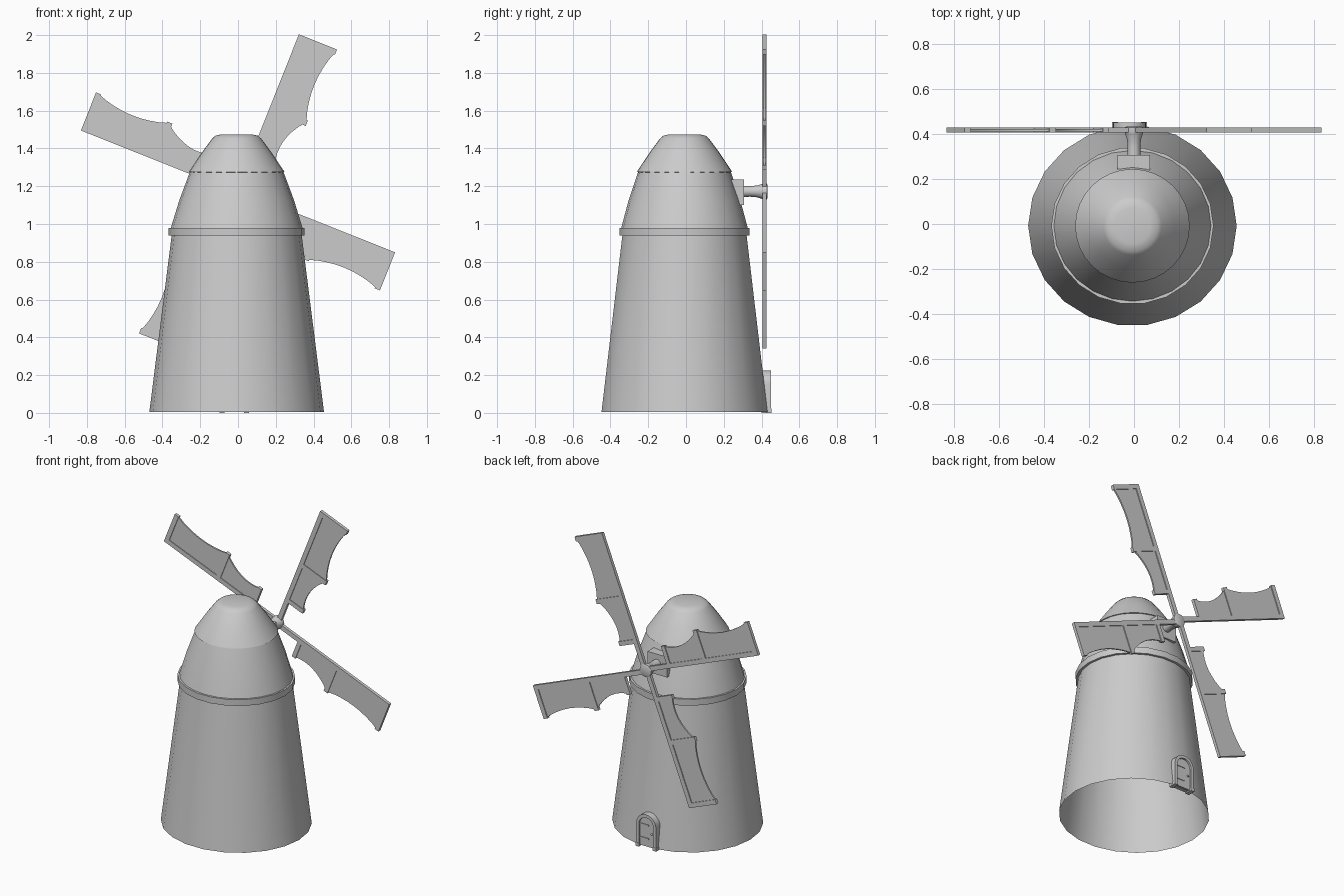
import bpy, bmesh, math
from mathutils import Matrix, Vector

if "Cube" in bpy.data.objects:
    bpy.data.objects.remove(bpy.data.objects["Cube"])

CX, CY = -0.007, -0.008   # tower axis
HUB_Z = 1.1725            # sail axle height


def finish(bm, name, smooth=True):
    bmesh.ops.recalc_face_normals(bm, faces=bm.faces)
    me = bpy.data.meshes.new(name)
    bm.to_mesh(me)
    bm.free()
    ob = bpy.data.objects.new(name, me)
    bpy.context.collection.objects.link(ob)
    if smooth:
        bpy.ops.object.select_all(action='DESELECT')
        ob.select_set(True)
        bpy.context.view_layer.objects.active = ob
        bpy.ops.object.shade_smooth_by_angle(angle=math.radians(30))
    return ob


def lathe(name, rings, n, cap_top=False, loop=False):
    """Elliptical rings (rx, ry, z) around the tower axis."""
    bm = bmesh.new()
    vs = [[bm.verts.new((CX + rx * math.cos(2 * math.pi * i / n),
                         CY + ry * math.sin(2 * math.pi * i / n), z))
           for i in range(n)] for rx, ry, z in rings]
    pairs = list(zip(vs, vs[1:])) + ([(vs[-1], vs[0])] if loop else [])
    for a, b in pairs:
        for i in range(n):
            j = (i + 1) % n
            bm.faces.new((a[i], a[j], b[j], b[i]))
    if cap_top:
        bm.faces.new(vs[-1])
    return finish(bm, name)


def add_box(bm, lo, hi):
    c = [(a + b) / 2 for a, b in zip(lo, hi)]
    s = [b - a for a, b in zip(lo, hi)]
    m = Matrix.Translation(c) @ Matrix.Diagonal((*s, 1))
    bmesh.ops.create_cube(bm, size=1, matrix=m)


def add_prism(bm, pts, y0, y1):
    """Extrude an (x, z) outline along y."""
    f = bm.faces.new([bm.verts.new((x, y0, z)) for x, z in pts])
    r = bmesh.ops.extrude_face_region(bm, geom=[f], use_keep_orig=True)
    vs = [g for g in r['geom'] if isinstance(g, bmesh.types.BMVert)]
    bmesh.ops.translate(bm, verts=vs, vec=(0, y1 - y0, 0))


def add_axle(bm, profile, n=20):
    """Solid of (radius, y) turned about the sail axle."""
    vs = [[bm.verts.new((r * math.cos(2 * math.pi * i / n), y,
                         HUB_Z + r * math.sin(2 * math.pi * i / n)))
           for i in range(n)] for r, y in profile]
    for a, b in zip(vs, vs[1:]):
        for i in range(n):
            j = (i + 1) % n
            bm.faces.new((a[i], a[j], b[j], b[i]))
    bm.faces.new(vs[0])
    bm.faces.new(vs[-1])


# Tower wall (open underneath), collar, upper wall, cap
lathe("tower_wall", [(.4625, .444, .004), (.343, .331, .95)], 22)
lathe("collar", [(.335, .325, .938), (.36, .348, .938), (.36, .348, .98),
                 (.335, .325, .98)], 22, loop=True)
lathe("upper_wall", [(.350, .336, .975), (.304, .296, 1.125),
                     (.247, .245, 1.278)], 24)
lathe("cap", [(.235, .235, 1.272), (.254, .252, 1.275), (.245, .245, 1.288),
              (.187, .187, 1.375), (.13, .13, 1.452), (.113, .113, 1.467),
              (.08, .08, 1.475)], 32, cap_top=True)

# Axle block, axle and hub
bm = bmesh.new()
add_box(bm, (-.074, .2, 1.10), (.070, .306, 1.236))
finish(bm, "axle_block", False)
bm = bmesh.new()
add_axle(bm, [(.03, .28), (.028, .34), (.031, .375), (.04, .402), (.042, .408),
              (.042, .428), (.034, .432)])
finish(bm, "axle_and_hub")


# Sails: u runs outwards, v runs across from the straight spar
def scallop(u0, v0, u1, v1, dip, n=8):
    return [(u0 + (u1 - u0) * i / n,
             v0 + (v1 - v0) * i / n - dip * math.sin(math.pi * i / n) ** .8)
            for i in range(n + 1)]


def sail(name, angle):
    bm = bmesh.new()
    bars = [((.02, -.008), (.89, .022)), ((.862, -.008), (.892, .209)),
            ((.455, .0), (.485, .205)), ((.175, .0), (.203, .136))]
    for (u0, v0), (u1, v1) in bars:
        add_box(bm, (v0, .406, u0), (v1, .427, u1))
    # cloth panels with a curved free edge
    for edge in (scallop(.47, .203, .875, .207, .038),
                 scallop(.19, .134, .47, .198, .042)):
        outline = [(.01, edge[0][0])] + [(v, u) for u, v in edge] + [(.01, edge[-1][0])]
        add_prism(bm, outline, .411, .421)
    rot = Matrix.Translation((0, 0, HUB_Z)) @ Matrix.Rotation(angle, 4, 'Y')
    bmesh.ops.transform(bm, matrix=rot, verts=bm.verts)
    finish(bm, name)


for k in range(4):
    sail(f"sail_{k + 1}", math.radians(21.7 + 90 * k))


# Arched door at the back
DX = -.02


def arch(r, spring, base, n=12):
    return ([(DX + r, base)] + [(DX + r * math.cos(math.pi * i / n),
             spring + r * math.sin(math.pi * i / n)) for i in range(n + 1)]
            + [(DX - r, base)])


bm = bmesh.new()
add_prism(bm, arch(.055, .152, .008), .40, .438)
finish(bm, "door")
bm = bmesh.new()
outer, inner = arch(.073, .152, .01), arch(.053, .152, .01)
rows = [[bm.verts.new((x, y, z)) for x, z in pts]
        for pts, y in ((outer, .395), (outer, .45), (inner, .45), (inner, .395))]
for a, b in zip(rows, rows[1:] + rows[:1]):
    for i in range(len(a) - 1):
        bm.faces.new((a[i], a[i + 1], b[i + 1], b[i]))
for i in (0, -1):
    bm.faces.new([r[i] for r in rows])
for s in (-1, 1):   # plinth blocks
    add_box(bm, (DX + s * .064 - .013, .40, 0), (DX + s * .064 + .013, .453, .022))
finish(bm, "door_frame")
bm = bmesh.new()
for z in (.06, .15):
    add_box(bm, (DX - .012, .436, z - .005), (DX + .052, .442, z + .005))
bmesh.ops.create_uvsphere(bm, u_segments=10, v_segments=6, radius=.007,
                          matrix=Matrix.Translation((DX - .036, .441, .1)))
finish(bm, "hinges_and_knob")
